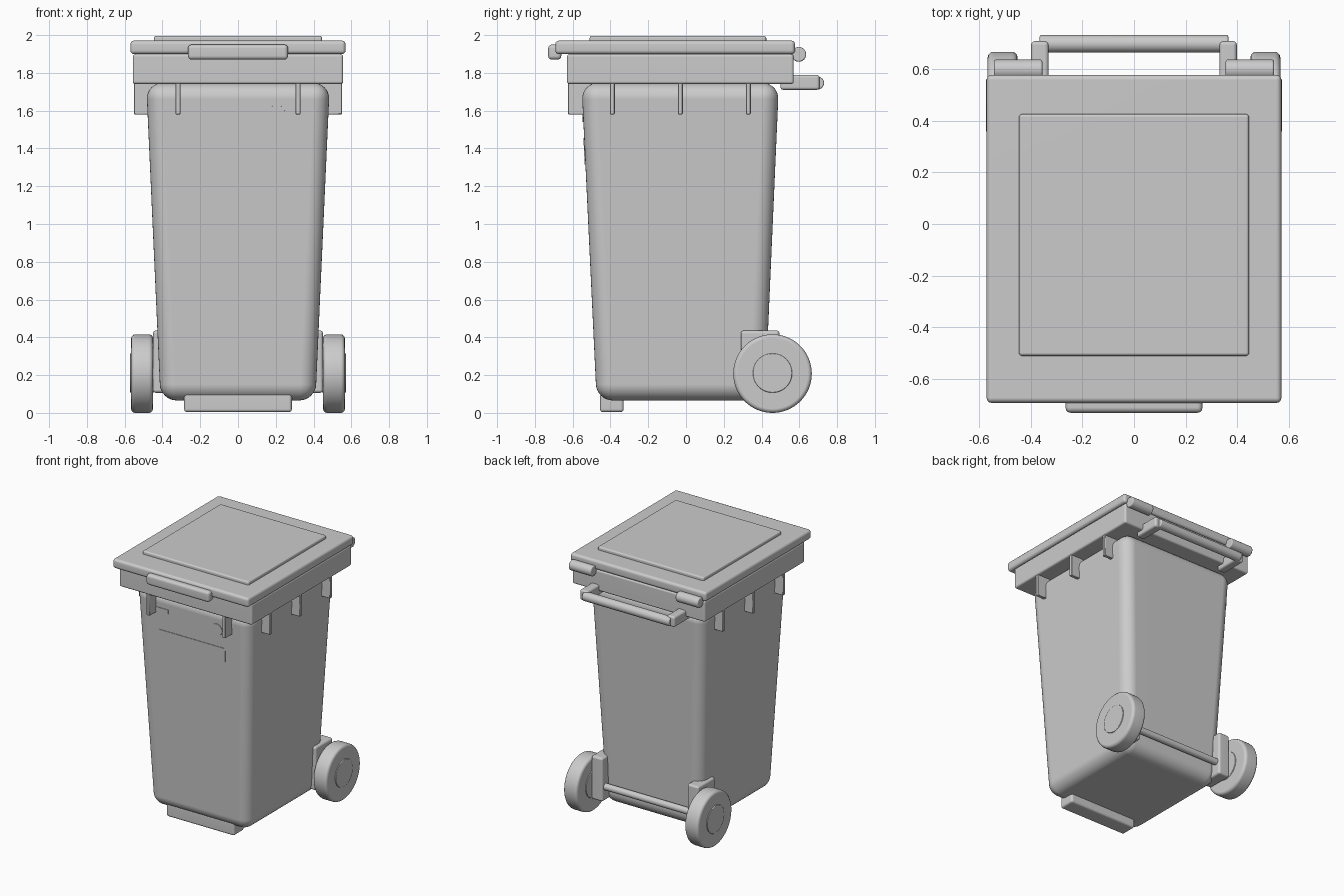
import bpy, bmesh, math
from mathutils import Matrix, Vector

if "Cube" in bpy.data.objects:
    bpy.data.objects.remove(bpy.data.objects["Cube"])


def finish(name, bm, bevel=0.0, segs=3, angle=40):
    """Bevel the hard edges, make an object and smooth it."""
    bmesh.ops.recalc_face_normals(bm, faces=bm.faces)
    if bevel:
        edges = [e for e in bm.edges if e.calc_face_angle(0) > math.radians(50)]
        bmesh.ops.bevel(bm, geom=edges, offset=bevel, segments=segs,
                        profile=0.5, affect='EDGES', clamp_overlap=True)
    me = bpy.data.meshes.new(name)
    bm.to_mesh(me)
    bm.free()
    ob = bpy.data.objects.new(name, me)
    bpy.context.collection.objects.link(ob)
    bpy.ops.object.select_all(action='DESELECT')
    ob.select_set(True)
    bpy.context.view_layer.objects.active = ob
    bpy.ops.object.shade_smooth_by_angle(angle=math.radians(angle))
    wn = ob.modifiers.new("weighted_normals", 'WEIGHTED_NORMAL')
    wn.keep_sharp = True
    return ob


def tapered(name, low, high, z0, z1, bevel=0.0, segs=3):
    """Box between two rectangles (x0, x1, y0, y1) at heights z0 and z1."""
    bm = bmesh.new()
    rings = []
    for (x0, x1, y0, y1), z in ((low, z0), (high, z1)):
        rings.append([bm.verts.new((x, y, z)) for x, y in
                      ((x0, y0), (x1, y0), (x1, y1), (x0, y1))])
    a, b = rings
    bm.faces.new(a[::-1])
    bm.faces.new(b)
    for i in range(4):
        j = (i + 1) % 4
        bm.faces.new((a[i], a[j], b[j], b[i]))
    return finish(name, bm, bevel, segs)


def box(name, x0, x1, y0, y1, z0, z1, bevel=0.0, segs=3):
    r = (x0, x1, y0, y1)
    return tapered(name, r, r, z0, z1, bevel, segs)


def cyl(name, centre, radius, length, axis='X', bevel=0.0, sides=48):
    bm = bmesh.new()
    rot = Matrix.Rotation(math.pi / 2, 4, 'Y' if axis == 'X' else 'X')
    bmesh.ops.create_cone(bm, cap_ends=True, segments=sides, radius1=radius,
                          radius2=radius, depth=length,
                          matrix=Matrix.Translation(centre) @ rot)
    return finish(name, bm, bevel)


def front_y(z):
    """Depth of the sloping front wall at height z."""
    return -0.473 - 0.08 * (z - 0.07) / 1.68


# Tapered body with rounded edges
tapered("body", (-0.41, 0.41, -0.473, 0.418), (-0.486, 0.486, -0.553, 0.492),
        0.07, 1.75, 0.085, 8)

# Collar, lid, raised lid panel and front lip
box("rim_collar", -0.557, 0.557, -0.63, 0.57, 1.745, 1.903, 0.014)
box("lid", -0.57, 0.57, -0.692, 0.577, 1.903, 1.975, 0.02)
box("lid_panel", -0.445, 0.445, -0.51, 0.425, 1.95, 2.0, 0.012)
box("lid_front_grip", -0.265, 0.265, -0.73, -0.66, 1.874, 1.954, 0.02)

# Ribs below the collar
for i, x in enumerate((-0.318, 0.318)):
    box(f"front_rib_{i}", x - 0.013, x + 0.013, -0.624, -0.5, 1.585, 1.76, 0.003, 1)
for s, side in ((-1, "left"), (1, "right")):
    for i, y in enumerate((-0.39, -0.03, 0.33)):
        xs = sorted((s * 0.43, s * 0.55))
        box(f"{side}_rib_{i}", *xs, y - 0.013, y + 0.013, 1.585, 1.76, 0.003, 1)

# Low front plates and badge disc following the wall slope
for name, x0, x1, z0, z1 in (("label_plate", -0.28, 0.27, 1.32, 1.46),
                             ("small_plate", -0.35, -0.2, 1.56, 1.63)):
    a, b = front_y(z0), front_y(z1)
    tapered(name, (x0, x1, a - 0.004, a + 0.03), (x0, x1, b - 0.004, b + 0.03), z0, z1)
disc = cyl("badge_disc", (0, 0, 0), 0.045, 0.03, 'Y', sides=32)
disc.location = (0.205, front_y(1.59) + 0.011, 1.59)
disc.rotation_euler.x = math.atan(0.08 / 1.68)

# Front foot
box("front_foot", -0.285, 0.285, -0.455, -0.33, 0.008, 0.108, 0.016)

# Rear handle bar and axle
cyl("handle_bar", (0, 0.697, 1.75), 0.034, 0.73, 'X', 0.008)
cyl("axle", (0, 0.457, 0.215), 0.025, 1.0, 'X', sides=24)

# Paired rear parts
for s, side in ((-1, "left"), (1, "right")):
    def xs(a, b):
        return sorted((s * a, s * b))
    cyl(f"{side}_hinge", (s * 0.448, 0.597, 1.902), 0.039, 0.187, 'X', 0.008, 32)
    box(f"{side}_handle_bracket", *xs(0.33, 0.398), 0.5, 0.707, 1.714, 1.794, 0.015)
    box(f"{side}_axle_bracket", *xs(0.355, 0.45), 0.29, 0.495, 0.11, 0.44, 0.016)
    cyl(f"{side}_wheel", (s * 0.508, 0.458, 0.212), 0.208, 0.116, 'X', 0.022, 64)
    cyl(f"{side}_hub", (s * 0.508, 0.458, 0.215), 0.104, 0.128, 'X', 0.005)

# Rest the wheels and foot on the ground
bpy.context.view_layer.update()
low = min((o.matrix_world @ Vector(c)).z for o in bpy.data.objects for c in o.bound_box)
for o in bpy.data.objects:
    o.location.z -= low
